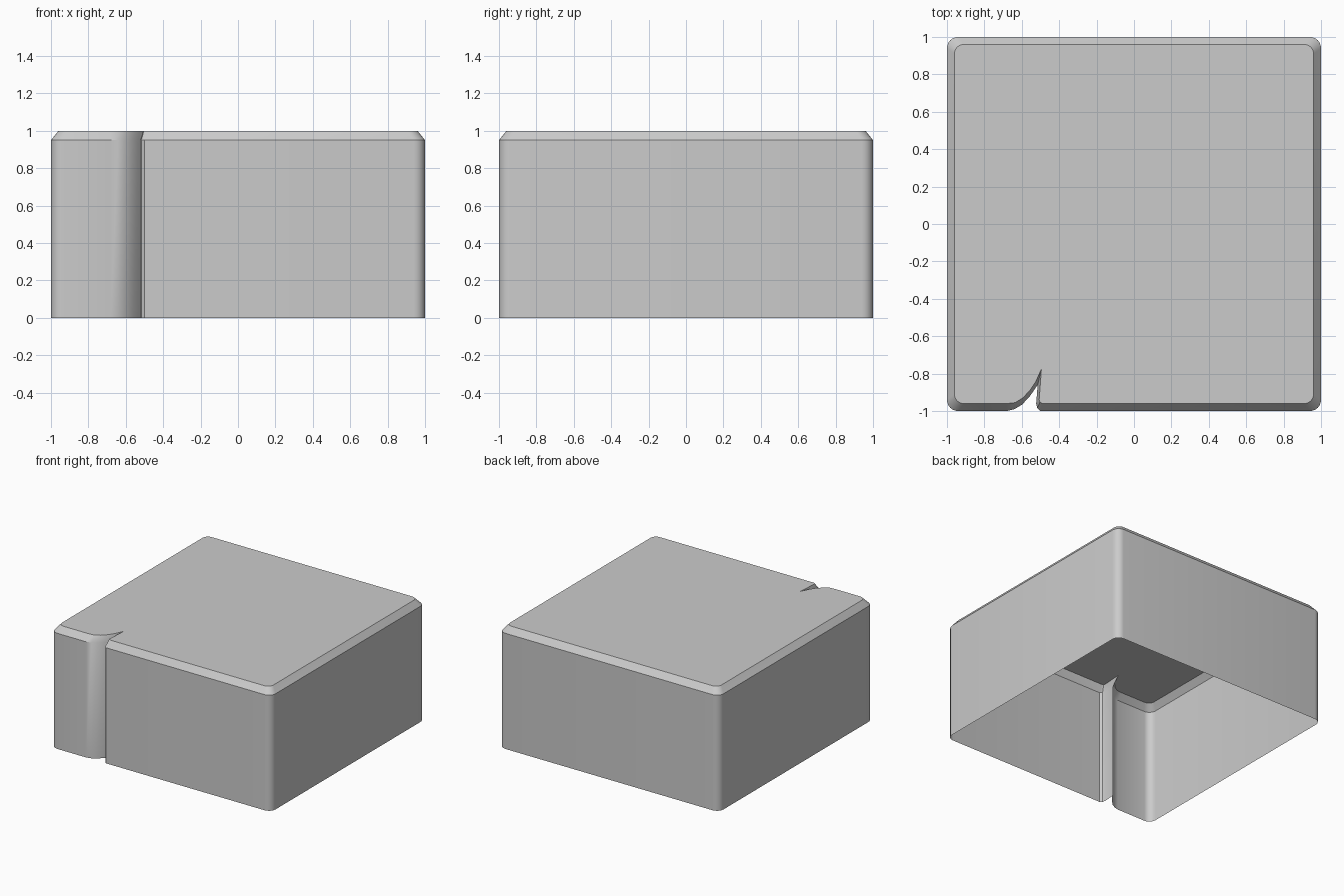
import bpy
import bmesh
from math import cos, sin, pi, radians

cube = bpy.data.objects.get("Cube")
if cube:
    bpy.data.objects.remove(cube, do_unlink=True)

# Cut in the front wall, from its curved lip to the tip and back out
WALL_CUT = [(-0.68, -1), (-0.64, -0.99), (-0.60, -0.967), (-0.56, -0.925),
            (-0.535, -0.89), (-0.515, -0.86), (-0.523, -0.96), (-0.517, -0.985), (-0.50, -1)]
RIM_CUT = [(-0.68, -0.96), (-0.635, -0.955), (-0.595, -0.93), (-0.555, -0.888),
           (-0.525, -0.842), (-0.495, -0.775), (-0.507, -0.94), (-0.503, -0.953), (-0.49, -0.96)]


def outline(half, radius, cut, steps=6):
    """Rounded square, counter-clockwise, with the cut in its front edge."""
    points = list(cut)
    centre = half - radius
    for corner, (sx, sy) in enumerate([(1, -1), (1, 1), (-1, 1), (-1, -1)]):
        for i in range(steps + 1):
            a = (corner - 1 + i / steps) * pi / 2
            points.append((sx * centre + radius * cos(a), sy * centre + radius * sin(a)))
    return points


grey = bpy.data.materials.new("plain_grey")
grey.use_nodes = True
grey.diffuse_color = (0.6, 0.6, 0.6, 1)
grey.node_tree.nodes["Principled BSDF"].inputs["Base Color"].default_value = (0.6, 0.6, 0.6, 1)

# Open-bottomed shell: walls, bevelled rim and flat top
wall = outline(1.0, 0.06, WALL_CUT)
rim = outline(0.96, 0.05, RIM_CUT)
bm = bmesh.new()
rings = [[bm.verts.new((x, y, z)) for x, y in points]
         for points, z in [(wall, 0), (wall, 0.95), (rim, 1.0)]]
for low, high in zip(rings, rings[1:]):
    for i in range(len(low)):
        j = (i + 1) % len(low)
        bm.faces.new((low[i], low[j], high[j], high[i]))
bm.faces.new(rings[-1])

mesh = bpy.data.meshes.new("box_shell")
bm.to_mesh(mesh)
bm.free()
mesh.materials.append(grey)
shell = bpy.data.objects.new("box_shell", mesh)
bpy.context.collection.objects.link(shell)

bpy.ops.object.select_all(action="DESELECT")
shell.select_set(True)
bpy.context.view_layer.objects.active = shell
bpy.ops.object.shade_smooth_by_angle(angle=radians(30))
